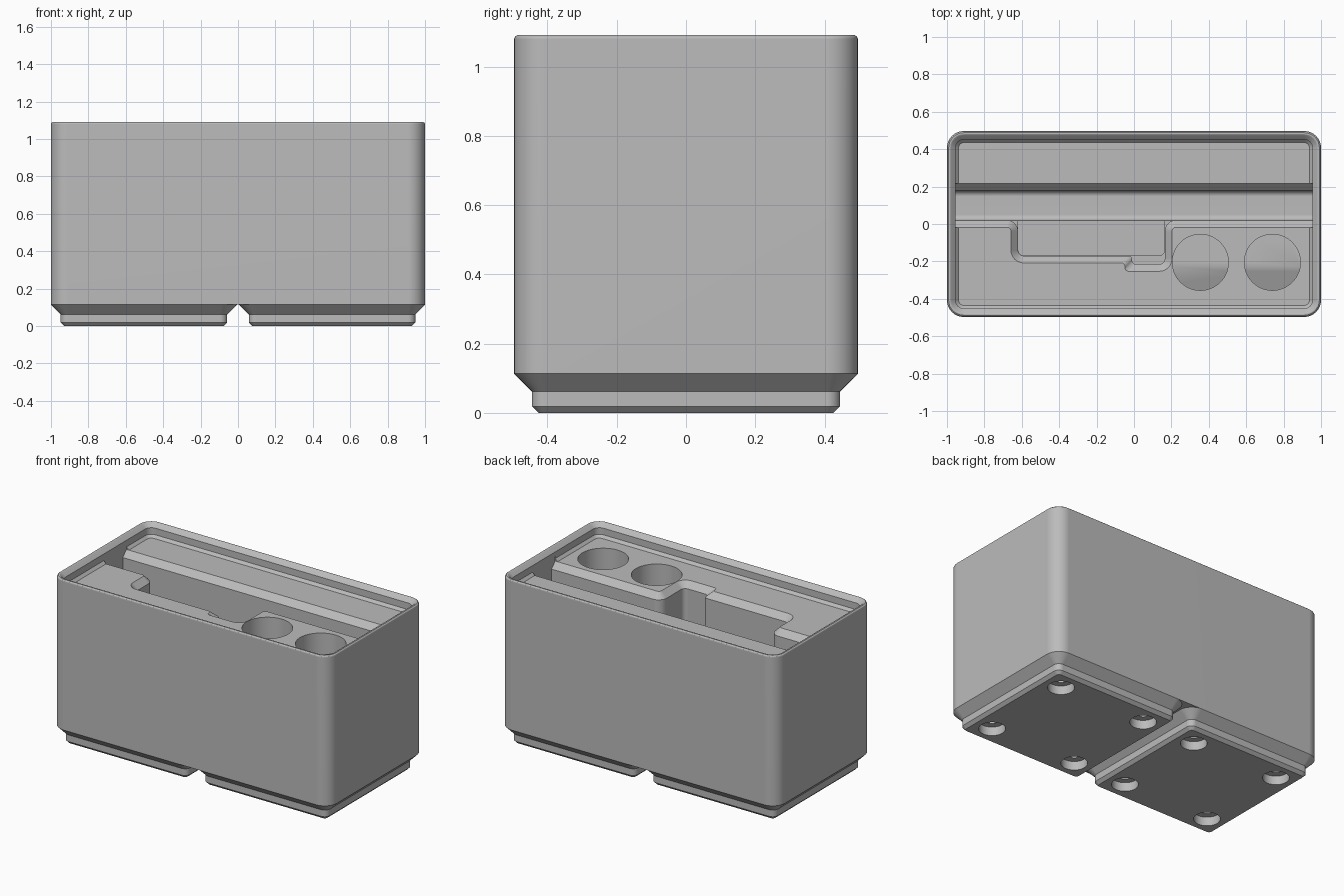
import bpy, bmesh, math
from mathutils import Vector

if "Cube" in bpy.data.objects:
    bpy.data.objects.remove(bpy.data.objects["Cube"])

GREY = (0.5, 0.5, 0.5, 1)
mat = bpy.data.materials.new("plain grey")
mat.use_nodes = True
mat.diffuse_color = GREY
mat.node_tree.nodes["Principled BSDF"].inputs["Base Color"].default_value = GREY


def fillet(corners, steps=8):
    """Round each corner (x, y, radius) of a counter-clockwise polygon."""
    out = []
    for i, (x, y, r) in enumerate(corners):
        p = Vector((x, y))
        a = (Vector(corners[i - 1][:2]) - p).normalized()
        b = (Vector(corners[(i + 1) % len(corners)][:2]) - p).normalized()
        centre = p + (a + b) * r
        for k in range(steps + 1):
            t = k / steps * math.pi / 2
            out.append(centre - b * r * math.cos(t) - a * r * math.sin(t))
    return out


def rounded_rect(cx, cy, hx, hy, r):
    return fillet([(cx - hx, cy - hy, r), (cx + hx, cy - hy, r),
                   (cx + hx, cy + hy, r), (cx - hx, cy + hy, r)])


def circle(cx, cy, r, n=40):
    return [(cx + r * math.cos(2 * math.pi * k / n),
             cy + r * math.sin(2 * math.pi * k / n)) for k in range(n)]


def at(loop, z):
    return [(x, y, z) for x, y in loop]


def loft(name, loops, split=None):
    """Skin stacked loops into a closed solid; split folds the bottom cap."""
    bm = bmesh.new()
    rings = [[bm.verts.new(p) for p in loop] for loop in loops]
    n = len(rings[0])
    for lo, hi in zip(rings, rings[1:]):
        for i in range(n):
            j = (i + 1) % n
            bm.faces.new((lo[i], lo[j], hi[j], hi[i]))
    cap = bm.faces.new(rings[0][::-1])
    bm.faces.new(rings[-1])
    if split:
        bmesh.utils.face_split(cap, rings[0][split[0]], rings[0][split[1]])
    bmesh.ops.recalc_face_normals(bm, faces=bm.faces)
    mesh = bpy.data.meshes.new(name)
    bm.to_mesh(mesh)
    bm.free()
    mesh.materials.append(mat)
    obj = bpy.data.objects.new(name, mesh)
    bpy.context.collection.objects.link(obj)
    return obj


def activate(obj):
    bpy.ops.object.select_all(action='DESELECT')
    obj.select_set(True)
    bpy.context.view_layer.objects.active = obj


def carve(obj, cutters):
    activate(obj)
    for c in cutters:
        m = obj.modifiers.new("cut", 'BOOLEAN')
        m.operation, m.solver, m.object = 'DIFFERENCE', 'EXACT', c
        bpy.ops.object.modifier_apply(modifier=m.name)
        bpy.data.objects.remove(c)


def finish(obj):
    activate(obj)
    bpy.ops.object.shade_smooth_by_angle(angle=math.radians(25))
    obj.modifiers.new("flat shading", 'WEIGHTED_NORMAL').keep_sharp = True


# Body with stacking lip: (inset, height) going up outside and down inside
FLOOR = 1.006
LIP = [(0, 0.114), (0, 1.079), (0.003, 1.086), (0.009, 1.091), (0.017, 1.091),
       (0.023, 1.088), (0.0455, 1.066), (0.0455, 1.023), (0.062, FLOOR)]
body = loft("bin_body", [at(rounded_rect(0, 0, 1 - i, 0.497 - i, 0.09 - i), z)
                         for i, z in LIP])

# Long slot with rounded bottom and chamfered mouth
CHAMFER = 0.038
LO, HI, SLOT_Z = 0.02, 0.178, 0.25
half = [(HI, FLOOR - CHAMFER), (HI + CHAMFER, FLOOR), (HI + CHAMFER, 1.035)]
bottom = [(HI - 0.03 + 0.03 * math.sin(t), SLOT_Z + 0.03 - 0.03 * math.cos(t))
          for t in (math.pi / 12 * k for k in range(7))]
right = bottom + half
profile = right + [(LO + HI - y, z) for y, z in reversed(right)]
slot = loft("slot_cutter", [[(x, y, z) for y, z in profile] for x in (-0.955, 0.955)])


# Side pocket with finger notch, opening into the slot
def pocket_outline(o):
    top, end = LO + 0.001 - o, 0.8
    out, inn = 0.03 + o, 0.06 - o
    return fillet([(-0.62 - o, -0.17 - o, out), (-0.01 - o, -0.17 - o, 0.02),
                   (-0.01 - o, -0.215 - o, 0.02), (0.165 + o, -0.215 - o, out),
                   (0.165 + o, top, inn), (end, top, 0.01),
                   (end, 0.1, 0.01), (-end, 0.1, 0.01),
                   (-end, top, 0.01), (-0.62 - o, top, inn)])


pocket = loft("pocket_cutter", [at(pocket_outline(0), 0.5),
                                at(pocket_outline(0), FLOOR - CHAMFER),
                                at(pocket_outline(CHAMFER), FLOOR),
                                at(pocket_outline(CHAMFER), 1.02)])
well = loft("well_cutter", [at(rounded_rect(-0.2275, -0.035, 0.3915, 0.134, 0.03), z)
                            for z in (0.35, 0.7)])


# Round holes, floor flat at the back and sloping down to the front
def hole(cx):
    ring = circle(cx, -0.205, 0.15)
    fold = ring[21][1]
    low = [(x, y, 0.86 + 0.4 * min(0, y - fold)) for x, y in ring]
    return loft("hole_cutter", [low, at(ring, 1.03)], split=(21, 39))


carve(body, [slot, pocket, well, hole(0.355), hole(0.74)])
finish(body)

# Stepped feet with magnet and screw recesses
FOOT = [(0.426, 0.019, 0), (0.445, 0.038, 0.019),
        (0.445, 0.038, 0.062), (0.497, 0.09, 0.114)]
for name, cx in (("left_foot", 0.503), ("right_foot", -0.503)):
    foot = loft(name, [at(rounded_rect(cx, 0, h, h, r), z) for h, r, z in FOOT])
    cutters = []
    for sx in (-0.311, 0.311):
        for y in (-0.311, 0.311):
            for r, depth in ((0.078, 0.057), (0.036, 0.108)):
                ring = circle(cx + sx, y, r, 32)
                cutters.append(loft("recess_cutter", [at(ring, -0.02), at(ring, depth)]))
    carve(foot, cutters)
    finish(foot)
